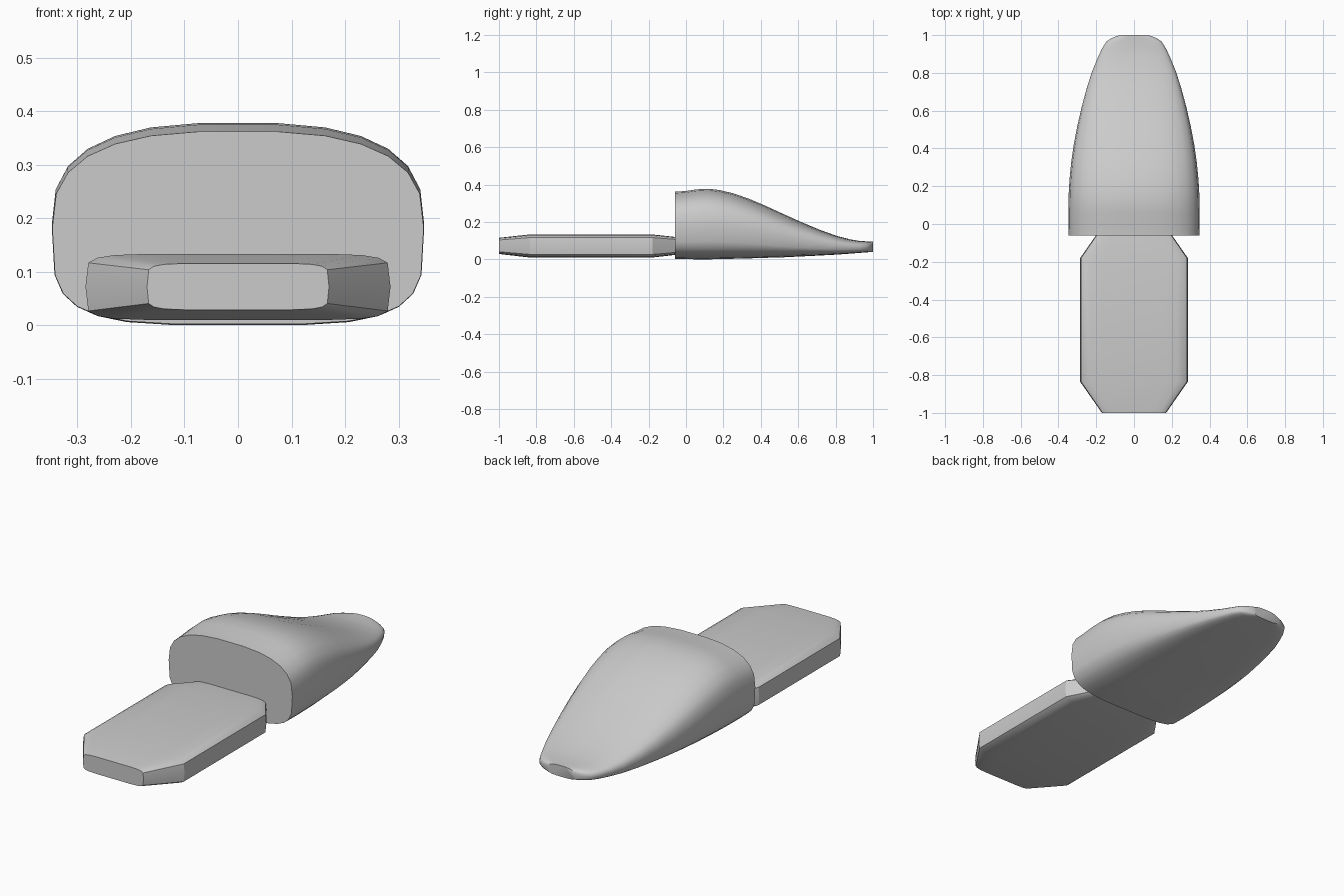
import bpy, bmesh, math

if "Cube" in bpy.data.objects:
    bpy.data.objects.remove(bpy.data.objects["Cube"])

grey = bpy.data.materials.new("light grey")
grey.diffuse_color = (0.6, 0.6, 0.6, 1)
grey.use_nodes = True
grey.node_tree.nodes["Principled BSDF"].inputs["Base Color"].default_value = grey.diffuse_color


def spow(v, p):
    return math.copysign(abs(v) ** p, v)


def loft(name, stations, sides, p_top, p_low, sharp):
    """Skin superellipse rings; each station is (y, half width, bottom, top)."""
    bm = bmesh.new()
    rings = []
    for y, w, lo, hi in stations:
        mid, h = (lo + hi) / 2, (hi - lo) / 2
        ring = []
        for i in range(sides):
            a = 2 * math.pi * i / sides
            p = p_top if math.sin(a) >= 0 else p_low
            ring.append(bm.verts.new((w * spow(math.cos(a), p), y,
                                      mid + h * spow(math.sin(a), p))))
        rings.append(ring)
    for r0, r1 in zip(rings, rings[1:]):
        for i in range(sides):
            j = (i + 1) % sides
            bm.faces.new((r0[i], r0[j], r1[j], r1[i]))
    bm.faces.new(rings[0])
    bm.faces.new(rings[-1])
    bmesh.ops.recalc_face_normals(bm, faces=bm.faces)
    me = bpy.data.meshes.new(name)
    bm.to_mesh(me)
    bm.free()
    me.materials.append(grey)
    ob = bpy.data.objects.new(name, me)
    bpy.context.collection.objects.link(ob)
    bpy.ops.object.select_all(action='DESELECT')
    ob.select_set(True)
    bpy.context.view_layer.objects.active = ob
    bpy.ops.object.shade_smooth_by_angle(angle=math.radians(sharp))
    return ob


# Rounded body: tall flat front, sloping down to a thin rounded tail
loft("tapered_body", [
    (-0.06, 0.347, 0.002, 0.363),
    (0.00, 0.348, 0.001, 0.367),
    (0.06, 0.348, 0.000, 0.376),
    (0.12, 0.347, 0.000, 0.379),
    (0.18, 0.345, 0.001, 0.372),
    (0.25, 0.340, 0.003, 0.355),
    (0.33, 0.332, 0.005, 0.328),
    (0.42, 0.319, 0.008, 0.290),
    (0.52, 0.300, 0.011, 0.244),
    (0.62, 0.277, 0.016, 0.199),
    (0.72, 0.250, 0.021, 0.157),
    (0.81, 0.221, 0.026, 0.125),
    (0.88, 0.192, 0.031, 0.107),
    (0.93, 0.169, 0.035, 0.099),
    (0.965, 0.147, 0.038, 0.097),
    (0.985, 0.117, 0.039, 0.096),
    (1.00, 0.076, 0.040, 0.096),
], 26, 0.73, 0.5, 40)

# Flat tongue with chamfered ends, tucked into the body
loft("flat_tongue", [
    (-1.00, 0.17, 0.029, 0.116),
    (-0.835, 0.285, 0.010, 0.134),
    (-0.18, 0.285, 0.010, 0.134),
    (-0.015, 0.17, 0.029, 0.116),
], 18, 0.3, 0.3, 30)
